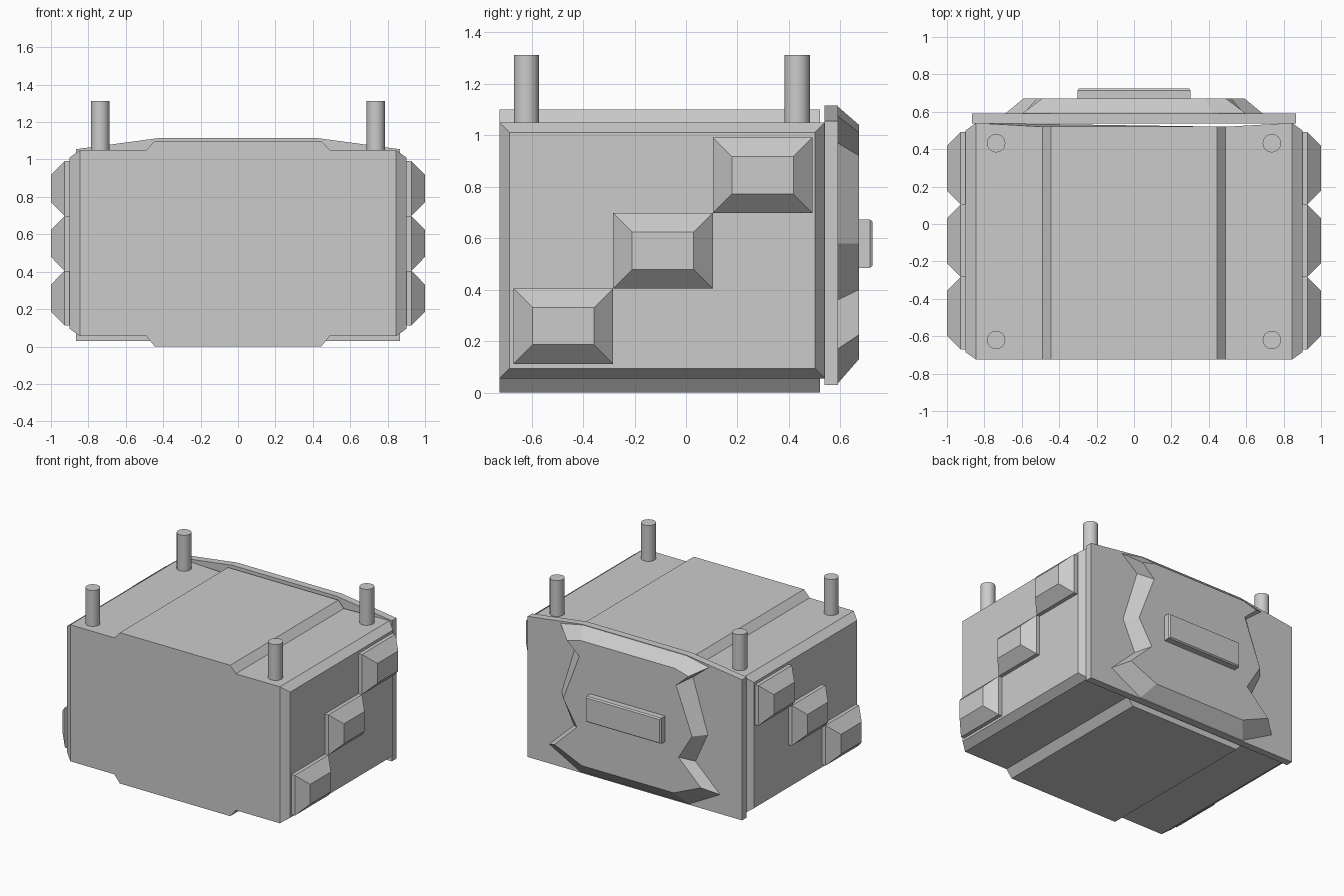
import bpy, bmesh

if "Cube" in bpy.data.objects:
    bpy.data.objects.remove(bpy.data.objects["Cube"])


def finish(bm, name):
    bmesh.ops.recalc_face_normals(bm, faces=bm.faces[:])
    mesh = bpy.data.meshes.new(name)
    bm.to_mesh(mesh)
    bm.free()
    obj = bpy.data.objects.new(name, mesh)
    bpy.context.collection.objects.link(obj)
    return obj


def loft(loops):
    """Skin a list of equal-length point loops and cap both ends."""
    bm = bmesh.new()
    rings = [[bm.verts.new(p) for p in loop] for loop in loops]
    n = len(rings[0])
    for a, b in zip(rings, rings[1:]):
        for i in range(n):
            j = (i + 1) % n
            bm.faces.new((a[i], a[j], b[j], b[i]))
    bm.faces.new(rings[0])
    bm.faces.new(rings[-1])
    return bm


def both_sides(half):
    """Close a right-hand half outline (x, z) with its mirror image."""
    return half + [(-x, z) for x, z in reversed(half)]


# Case body: stepped outline with a raised centre band, chamfered side panels
outline = both_sides([(0.445, 0.0), (0.49, 0.055), (0.845, 0.055),
                      (0.845, 1.05), (0.49, 1.05), (0.445, 1.10)])
bm = loft([[(x, -0.725, z) for x, z in outline],
           [(x, 0.54 if abs(x) > 0.8 else 0.52, z) for x, z in outline]])
bmesh.ops.recalc_face_normals(bm, faces=bm.faces[:])
sides = [f for f in bm.faces if all(abs(v.co.x) > 0.8 for v in f.verts)
         and abs(f.normal.x) > 0.9]
bmesh.ops.inset_individual(bm, faces=sides, thickness=0.056, depth=0.055)
finish(bm, "case_body")

# Bevelled pads climbing diagonally along both sides
for side, label in ((1, "right"), (-1, "left")):
    for i in range(3):
        y0, z0 = -0.67 + 0.387 * i, 0.112 + 0.293 * i
        loops = []
        for x, m in ((0.895, 0), (0.927, 0), (1.0, 0.074)):
            y1, y2, z1, z2 = y0 + m, y0 + 0.387 - m, z0 + m, z0 + 0.293 - m
            loops.append([(side * x, y1, z1), (side * x, y2, z1),
                          (side * x, y2, z2), (side * x, y1, z2)])
        finish(loft(loops), f"{label}_pad_{i + 1}")

# Back plate with a peaked top edge
plate = both_sides([(0.865, 0.03), (0.865, 1.055), (0.42, 1.115)])
finish(loft([[(x, y, z) for x, z in plate] for y in (0.537, 0.59)]), "back_plate")

# Raised zigzag panel on the back plate
base = both_sides([(0.44, 0.035), (0.69, 0.17), (0.49, 0.36), (0.59, 0.58),
                   (0.47, 0.97), (0.60, 1.075), (0.42, 1.112)])
face = both_sides([(0.37, 0.13), (0.59, 0.225), (0.41, 0.40), (0.52, 0.58),
                   (0.39, 0.92), (0.49, 1.01), (0.38, 1.04)])
finish(loft([[(x, 0.589, z) for x, z in base],
             [(x, 0.672, z) for x, z in face]]), "back_panel")

# Bar on the back panel, with a small edge chamfer
loops = []
for y, m in ((0.668, 0), (0.715, 0), (0.725, 0.008)):
    w, lo, hi = 0.302 - m, 0.485 + m, 0.672 - m
    loops.append([(-w, y, lo), (w, y, lo), (w, y, hi), (-w, y, hi)])
finish(loft(loops), "back_bar")

# Four round posts on the lid corners
for sx in (-1, 1):
    for y in (-0.62, 0.432):
        bpy.ops.mesh.primitive_cylinder_add(vertices=32, radius=0.049, depth=0.27,
                                            location=(sx * 0.737, y, 1.177))
        bpy.context.object.name = "corner_post"
        bpy.ops.object.shade_smooth_by_angle()
